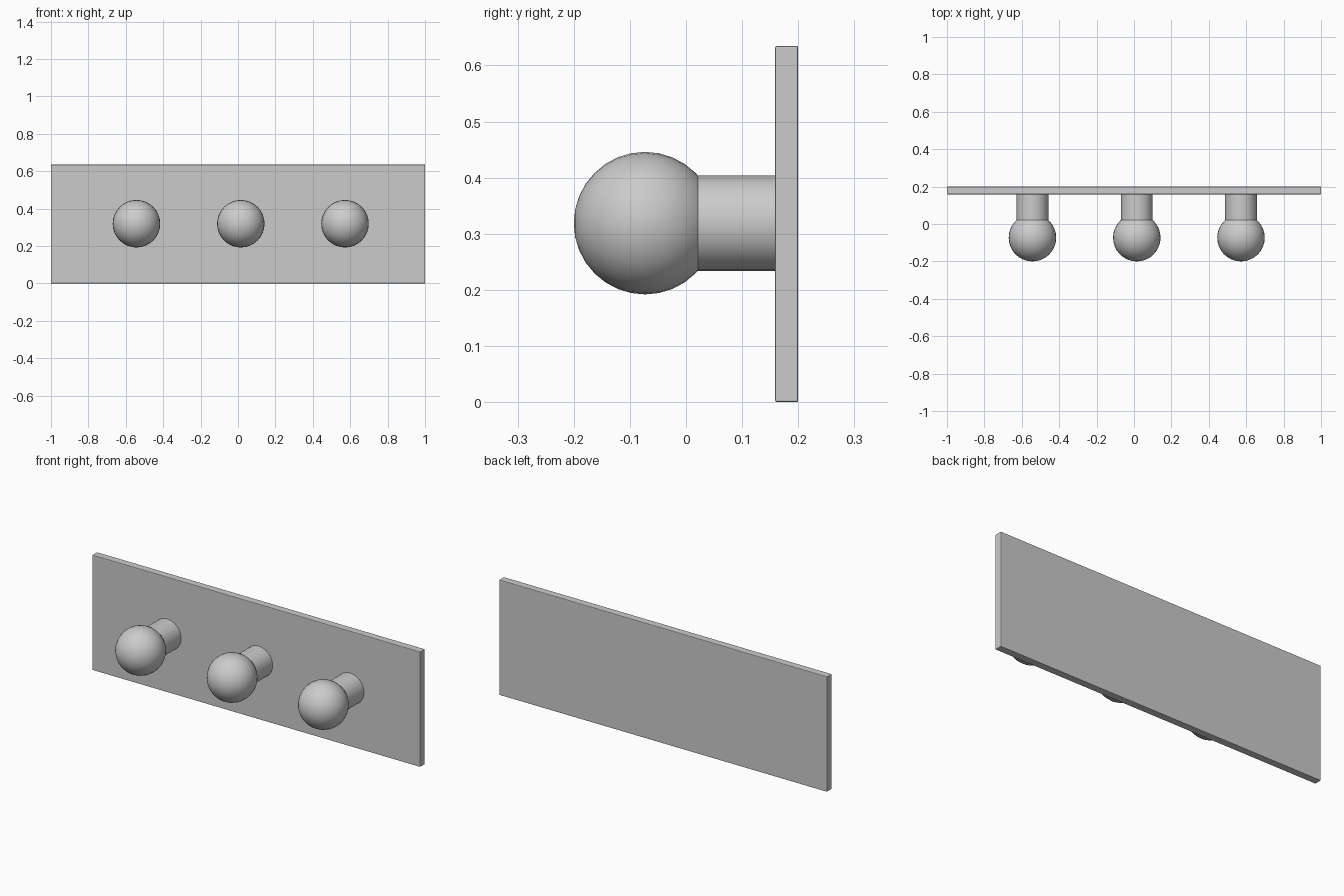
import bpy, bmesh, math
from mathutils import Matrix, Vector

if "Cube" in bpy.data.objects:
    bpy.data.objects.remove(bpy.data.objects["Cube"])

grey = bpy.data.materials.new("light_grey")
grey.diffuse_color = (0.6, 0.6, 0.6, 1)
grey.use_nodes = True
grey.node_tree.nodes["Principled BSDF"].inputs["Base Color"].default_value = grey.diffuse_color

PLATE_FRONT, PLATE_BACK, HEIGHT = 0.159, 0.2, 0.635
BALL_Y, BALL_Z, BALL_R, STEM_R = -0.073, 0.319, 0.127, 0.085


def finish(bm, name):
    bmesh.ops.recalc_face_normals(bm, faces=bm.faces)
    mesh = bpy.data.meshes.new(name)
    bm.to_mesh(mesh)
    bm.free()
    mesh.materials.append(grey)
    obj = bpy.data.objects.new(name, mesh)
    bpy.context.collection.objects.link(obj)
    return obj


def smooth(obj):
    bpy.ops.object.select_all(action='DESELECT')
    obj.select_set(True)
    bpy.context.view_layer.objects.active = obj
    bpy.ops.object.shade_smooth_by_angle(angle=math.radians(30))


# Backing plate with slightly softened edges
bm = bmesh.new()
centre = Matrix.Translation((0, (PLATE_FRONT + PLATE_BACK) / 2, HEIGHT / 2))
size = Matrix.Diagonal((2, PLATE_BACK - PLATE_FRONT, HEIGHT, 1))
bmesh.ops.create_cube(bm, size=1, matrix=centre @ size)
bmesh.ops.bevel(bm, geom=bm.edges[:], offset=0.003, segments=2,
                profile=0.5, affect='EDGES')
finish(bm, "back_plate")


def knob(x, name):
    """Lathe a ball and its stem around the y axis."""
    # Ball arc from the front pole to the neck, then the straight stem
    profile = [(BALL_R * math.sin(a), BALL_Y - BALL_R * math.cos(a))
               for a in (math.pi * i / 16 for i in range(12))]
    profile += [(BALL_R * 0.707, BALL_Y + BALL_R * 0.707), (STEM_R, 0.021),
                (STEM_R, PLATE_FRONT + 0.01)]
    bm = bmesh.new()
    verts = [bm.verts.new((r, y, 0)) for r, y in profile]
    edges = [bm.edges.new(pair) for pair in zip(verts, verts[1:])]
    bmesh.ops.spin(bm, geom=verts + edges, cent=(0, 0, 0), axis=(0, 1, 0),
                   angle=math.tau, steps=32, use_merge=True)
    bmesh.ops.remove_doubles(bm, verts=bm.verts, dist=0.0005)
    # Close the hidden end of the stem inside the plate
    bmesh.ops.holes_fill(bm, edges=[e for e in bm.edges if e.is_boundary], sides=0)
    bmesh.ops.translate(bm, verts=bm.verts, vec=Vector((x, 0, BALL_Z)))
    smooth(finish(bm, name))


# Row of three knobs
for x, name in ((-0.543, "left_knob"), (0.015, "middle_knob"), (0.572, "right_knob")):
    knob(x, name)
